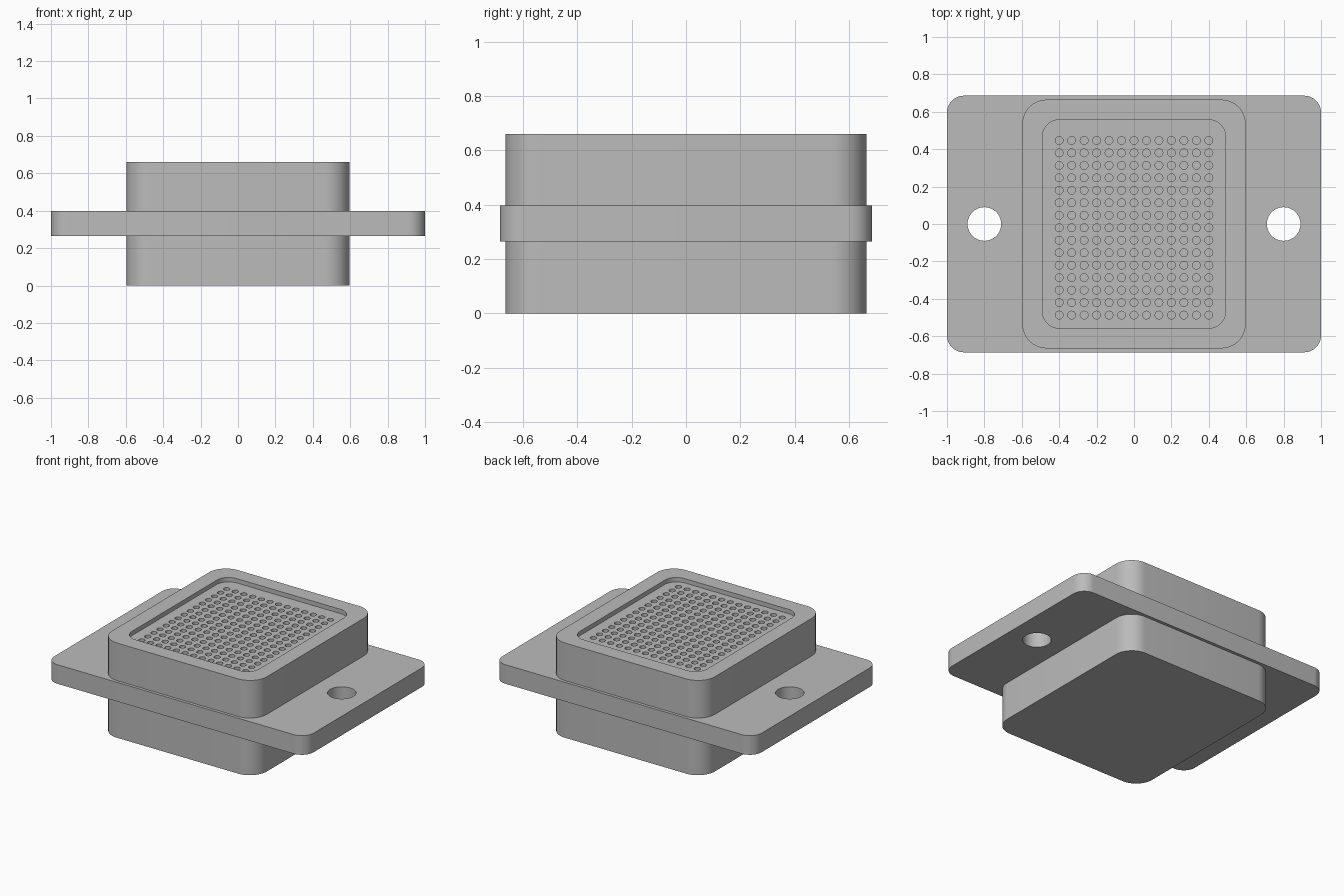
import bpy, bmesh
from math import cos, sin, pi, radians

cube = bpy.data.objects.get("Cube")
if cube:
    bpy.data.objects.remove(cube)

# One plain grey for everything
grey = bpy.data.materials.new("plain grey")
grey.use_nodes = True
GREY = (0.5, 0.5, 0.5, 1)
grey.diffuse_color = GREY
grey.node_tree.nodes["Principled BSDF"].inputs["Base Color"].default_value = GREY


def rounded_rect(hx, hy, r, steps=10):
    corners = [(1, 1), (-1, 1), (-1, -1), (1, -1)]
    pts = []
    for i, (sx, sy) in enumerate(corners):
        for k in range(steps + 1):
            a = (i + k / steps) * pi / 2
            pts.append((sx * (hx - r) + r * cos(a), sy * (hy - r) + r * sin(a)))
    return pts


def circle(cx, cy, r, n):
    return [(cx + r * cos(2 * pi * k / n), cy + r * sin(2 * pi * k / n)) for k in range(n)]


def prism(name, outlines, z0, z1):
    """Extrude one or more separate outlines from z0 to z1."""
    bm = bmesh.new()
    for pts in outlines:
        low = [bm.verts.new((x, y, z0)) for x, y in pts]
        high = [bm.verts.new((x, y, z1)) for x, y in pts]
        bm.faces.new(low[::-1])
        bm.faces.new(high)
        for i in range(len(pts)):
            j = (i + 1) % len(pts)
            bm.faces.new((low[i], low[j], high[j], high[i]))
    mesh = bpy.data.meshes.new(name)
    bm.to_mesh(mesh)
    bm.free()
    mesh.materials.append(grey)
    obj = bpy.data.objects.new(name, mesh)
    bpy.context.collection.objects.link(obj)
    return obj


def activate(obj):
    bpy.ops.object.select_all(action='DESELECT')
    obj.select_set(True)
    bpy.context.view_layer.objects.active = obj


def cut(obj, cutter):
    mod = obj.modifiers.new("cut", 'BOOLEAN')
    mod.operation = 'DIFFERENCE'
    mod.solver = 'EXACT'
    mod.object = cutter
    activate(obj)
    bpy.ops.object.modifier_apply(modifier=mod.name)
    bpy.data.objects.remove(cutter)


def finish(obj):
    activate(obj)
    bpy.ops.object.shade_smooth_by_angle(angle=radians(30))


TOP = 0.66
FLOOR = TOP - 0.03
PITCH = 0.0667

# Body block with a shallow tray and a grid of blind wells
body = prism("body", [rounded_rect(0.597, 0.665, 0.13)], 0, TOP)
cut(body, prism("tray_cutter", [rounded_rect(0.49, 0.557, 0.09)], FLOOR, TOP + 0.1))
wells = [circle((i - 6) * PITCH, (j - 7) * PITCH - 0.02, 0.021, 16)
         for i in range(13) for j in range(15)]
cut(body, prism("well_cutter", wells, FLOOR - 0.07, FLOOR + 0.02))
finish(body)

# Mounting flange with two bolt holes
flange = prism("flange", [rounded_rect(1, 0.686, 0.09)], 0.265, 0.398)
bolts = [circle(side * 0.8, 0, 0.09, 40) for side in (-1, 1)]
cut(flange, prism("bolt_cutter", bolts, 0.2, 0.5))
finish(flange)
